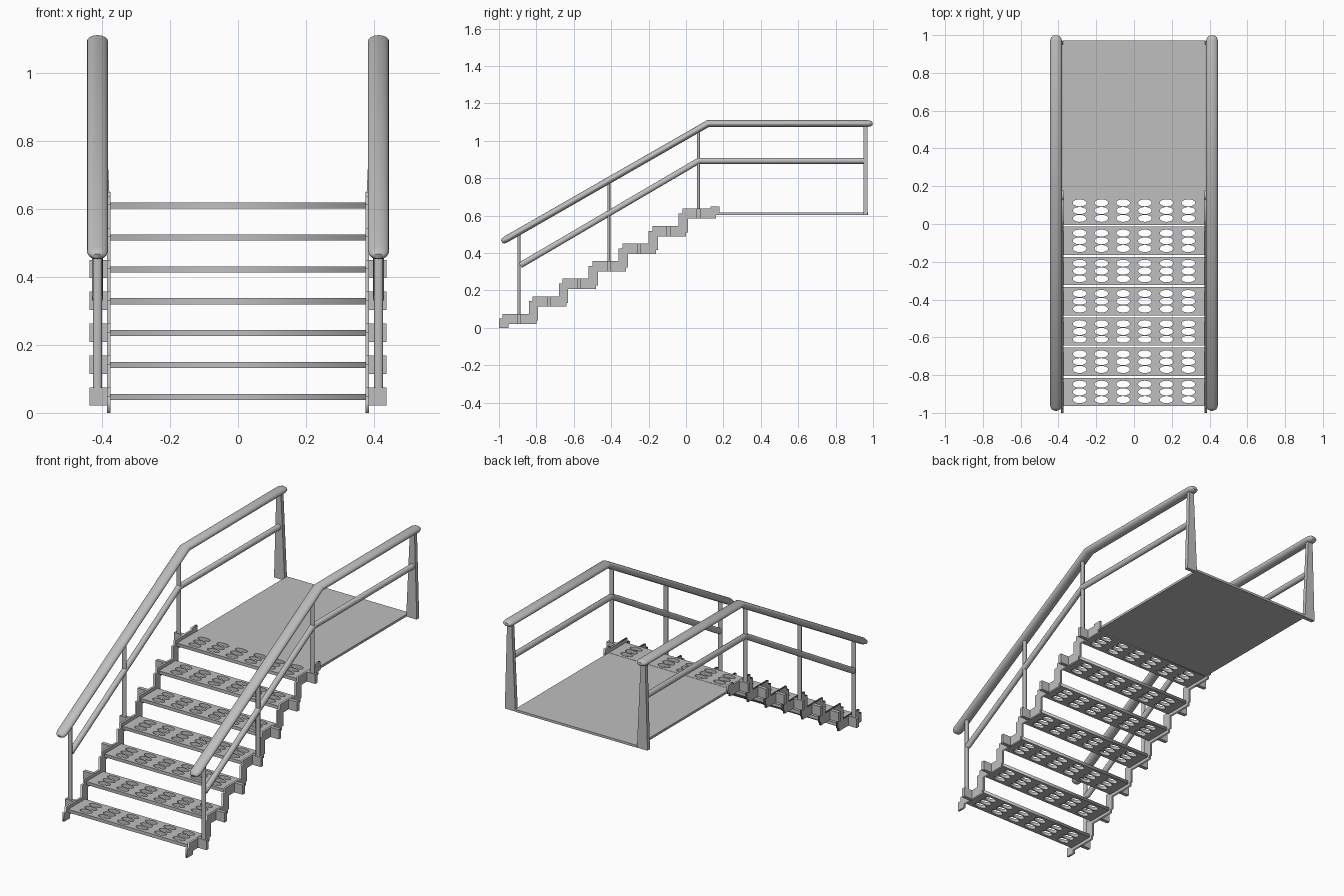
import bpy, bmesh, math
from mathutils import Matrix, Vector

cube = bpy.data.objects.get("Cube")
if cube:
    bpy.data.objects.remove(cube, do_unlink=True)

STEPS = 7
RUN, RISE = 0.16, 0.0937
RAIL_X = 0.413

steel = bpy.data.materials.new("grey_steel")
GREY = (0.52, 0.52, 0.52, 1)
steel.diffuse_color = GREY
steel.use_nodes = True
steel.node_tree.nodes["Principled BSDF"].inputs["Base Color"].default_value = GREY


def add(name, mesh, smooth=False):
    ob = bpy.data.objects.new(name, mesh)
    bpy.context.collection.objects.link(ob)
    if not mesh.materials:
        mesh.materials.append(steel)
    if smooth:
        bpy.ops.object.select_all(action="DESELECT")
        ob.select_set(True)
        bpy.context.view_layer.objects.active = ob
        bpy.ops.object.shade_smooth_by_angle(angle=math.radians(40))
    return ob


def plate(outlines, thickness, matrix):
    """Flat plate from closed outlines; inner outlines become holes."""
    curve = bpy.data.curves.new("outline", "CURVE")
    curve.dimensions = "2D"
    curve.fill_mode = "BOTH"
    curve.extrude = thickness / 2
    for pts in outlines:
        spline = curve.splines.new("POLY")
        spline.points.add(len(pts) - 1)
        for p, (x, y) in zip(spline.points, pts):
            p.co = (x, y, 0, 1)
        spline.use_cyclic_u = True
    temp = bpy.data.objects.new("outline", curve)
    bpy.context.collection.objects.link(temp)
    bpy.context.view_layer.update()
    graph = bpy.context.evaluated_depsgraph_get()
    mesh = bpy.data.meshes.new_from_object(temp.evaluated_get(graph))
    bpy.data.objects.remove(temp, do_unlink=True)
    mesh.transform(matrix)
    mesh.materials.clear()
    return mesh


def box(name, x, y, z, top_x=None):
    """Box from ranges; top_x narrows the top face."""
    bm = bmesh.new()
    bmesh.ops.create_cube(bm, size=1)
    for v in bm.verts:
        high = v.co.z > 0
        xr = top_x if (high and top_x) else x
        v.co = (xr[v.co.x > 0], y[v.co.y > 0], z[high])
    bmesh.ops.recalc_face_normals(bm, faces=bm.faces)
    mesh = bpy.data.meshes.new(name)
    bm.to_mesh(mesh)
    bm.free()
    return add(name, mesh)


def tube(name, x, path, rx, rn, rounded=0.0, sides=16):
    """Oval tube along a (y, z) path, mitred at bends, with optional domed ends."""
    pts = [Vector((0, y, z)) for y, z in path]
    dirs = [(b - a).normalized() for a, b in zip(pts, pts[1:])]
    rings = []
    for i, p in enumerate(pts):
        d0, d1 = dirs[max(i - 1, 0)], dirs[min(i, len(dirs) - 1)]
        d = (d0 + d1).normalized()
        normal = Vector((0, -d.z, d.y)) / d.dot(d0)
        rings.append((p, normal, 1.0))
    if rounded:
        domes = []
        for t in (1.0, 0.7, 0.3):
            domes.append((t * rounded, math.sqrt(1 - (1 - 0.8 * t) ** 2 if t < 1 else 0) or 1))
        steps = [(0, 0.45), (0.3, 0.8), (1, 1.0)]
        n0, n1 = rings[0][1], rings[-1][1]
        first = [(pts[0] + dirs[0] * s * rounded, n0, k) for s, k in steps]
        last = [(pts[-1] - dirs[-1] * s * rounded, n1, k) for s, k in reversed(steps)]
        rings = first + rings[1:-1] + last
    bm = bmesh.new()
    loops = []
    for p, n, k in rings:
        loop = []
        for s in range(sides):
            a = math.tau * s / sides
            loop.append(bm.verts.new(Vector((x + rx * k * math.cos(a), p.y, p.z))
                                     + n * rn * k * math.sin(a)))
        loops.append(loop)
    for a, b in zip(loops, loops[1:]):
        for s in range(sides):
            t = (s + 1) % sides
            bm.faces.new((a[s], a[t], b[t], b[s]))
    bm.faces.new(loops[0])
    bm.faces.new(loops[-1])
    bmesh.ops.recalc_face_normals(bm, faces=bm.faces)
    mesh = bpy.data.meshes.new(name)
    bm.to_mesh(mesh)
    bm.free()
    return add(name, mesh, smooth=True)


# Perforated treads
def oval(cx, cy, rx, ry, n=20):
    return [(cx + rx * math.cos(math.tau * i / n), cy + ry * math.sin(math.tau * i / n))
            for i in range(n)]


outlines = [[(-0.378, -0.075), (0.378, -0.075), (0.378, 0.075), (-0.378, 0.075)]]
for col in range(6):
    for row in range(3):
        outlines.append(oval((col - 2.5) * 0.115, (row - 1) * 0.041, 0.036, 0.0185))
tread_mesh = plate(outlines, 0.018, Matrix())
for i in range(STEPS):
    tread = add(f"tread_{i + 1}", tread_mesh)
    tread.location = (0, -0.889 + i * RUN, 0.047 + i * RISE)

# Landing platform
box("landing", (-0.378, 0.378), (0.146, 0.972), (0.604, 0.617))

# Zigzag side stringer outline
upper, lower = [], []
for i in range(STEPS):
    y, z = -1 + i * RUN, i * RISE
    upper += [(y, z + 0.05), (y + 0.02, z + 0.05), (y + 0.02, z + 0.075), (y + 0.16, z + 0.075)]
    lower += [(y + 0.05, z + 0.021), (y + 0.2, z + 0.021), (y + 0.2, z + 0.04), (y + 0.21, z + 0.04)]
top_z = (STEPS - 1) * RISE + 0.087
upper += [(upper[-1][0] + 0.01, upper[-1][1]), (upper[-1][0] + 0.01, top_z), (0.178, top_z)]
lower[-1] = (0.178, lower[-1][1])
outline = [(-1, 0)] + upper + lower[::-1] + [(-0.95, 0)]
to_side = Matrix.Rotation(math.pi / 2, 4, "Z") @ Matrix.Rotation(math.pi / 2, 4, "X")
stringer_mesh = plate([outline], 0.011, to_side)

TOP_RAIL = [(-0.985, 0.46), (0.118, 1.092), (0.997, 1.092)]
MID_RAIL = [(-0.885, 0.335), (0.068, 0.893), (0.955, 0.893)]

for side, sign in (("left", 1), ("right", -1)):
    x = sign * RAIL_X
    add(f"{side}_stringer", stringer_mesh).location.x = sign * 0.38

    # Brackets outside each tread
    for i in range(STEPS):
        y, z = -0.893 + i * RUN, i * RISE
        box(f"{side}_bracket_{i + 1}", sorted((sign * 0.38, sign * 0.437)),
            (y - 0.01, y + 0.01), (z + 0.021, z + 0.075))

    # Handrail and middle rail
    tube(f"{side}_handrail", x, TOP_RAIL, 0.031, 0.018, rounded=0.025)
    tube(f"{side}_middle_rail", x, MID_RAIL, 0.016, 0.016)

    # Posts on every third bracket
    for n, i in enumerate((0, 3, 6)):
        y = -0.893 + i * RUN
        slope = (TOP_RAIL[1][1] - TOP_RAIL[0][1]) / (TOP_RAIL[1][0] - TOP_RAIL[0][0])
        head = TOP_RAIL[0][1] + (y - TOP_RAIL[0][0]) * slope
        tube(f"{side}_post_{n + 1}", x, [(y, i * RISE + 0.06), (y, head)], 0.013, 0.008)

    # Tapered end post on the landing
    box(f"{side}_end_post", sorted((sign * 0.376, sign * 0.441)), (0.948, 0.97),
        (0.604, 1.09), sorted((sign * 0.399, sign * 0.427)))
